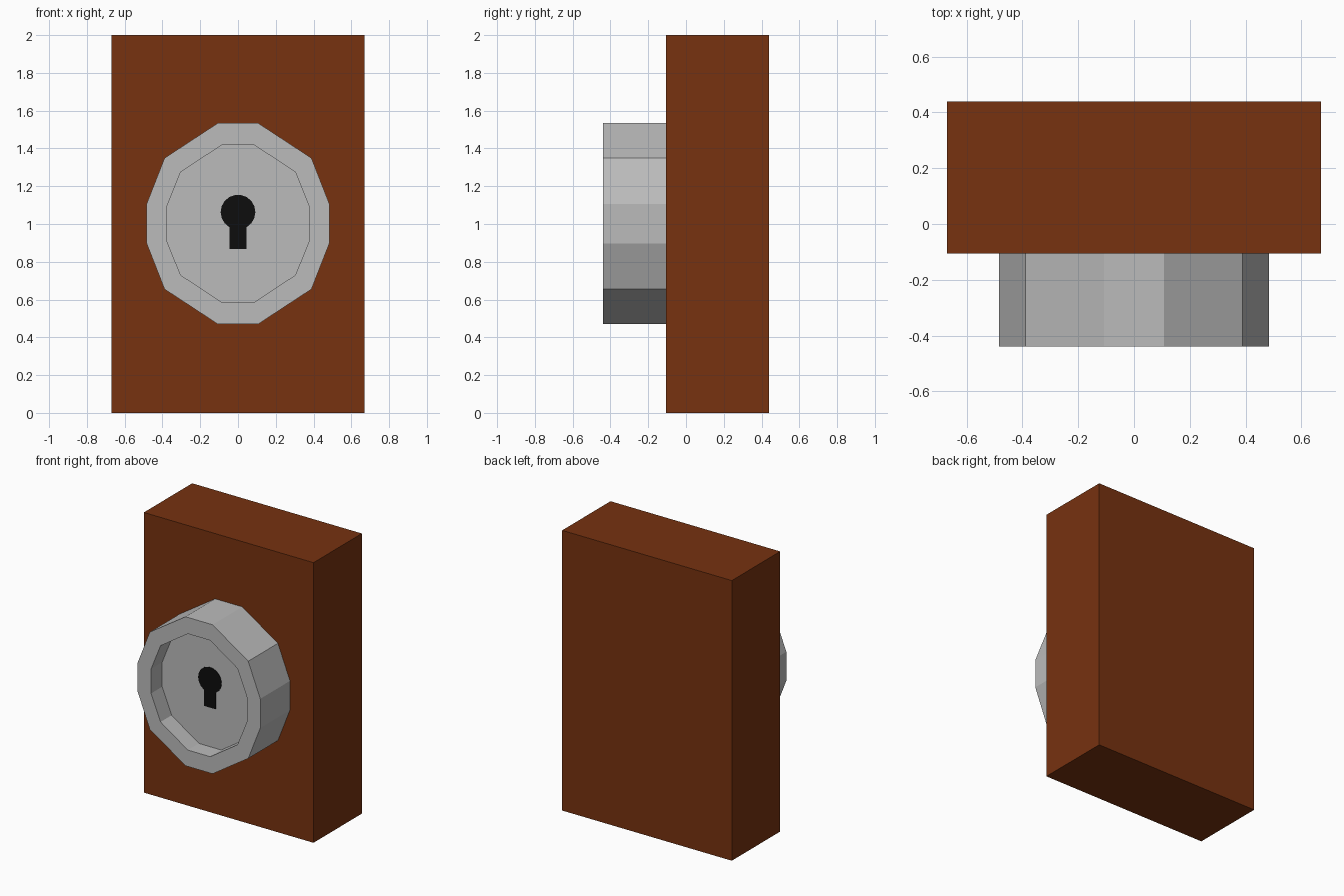
import bpy, bmesh, math

if "Cube" in bpy.data.objects:
    bpy.data.objects.remove(bpy.data.objects["Cube"])


def material(name, rgb):
    m = bpy.data.materials.new(name)
    m.diffuse_color = (*rgb, 1)
    m.use_nodes = True
    m.node_tree.nodes["Principled BSDF"].inputs["Base Color"].default_value = m.diffuse_color
    return m


wood = material("brown wood", (0.184, 0.032, 0.005))
metal = material("grey metal", (0.5, 0.5, 0.5))
black = material("keyhole black", (0.004, 0.004, 0.004))


def finish(name, bm, mat):
    bmesh.ops.recalc_face_normals(bm, faces=bm.faces[:])
    me = bpy.data.meshes.new(name)
    bm.to_mesh(me)
    bm.free()
    me.materials.append(mat)
    ob = bpy.data.objects.new(name, me)
    bpy.context.collection.objects.link(ob)
    return ob


def mirrored(half):
    """Right-hand outline from top to bottom, completed with its mirror in x."""
    return half + [(-x, z) for x, z in reversed(half)]


def loft(name, rings, mat):
    """Join (outline, y) rings of equal point count and cap both ends."""
    bm = bmesh.new()
    loops = [[bm.verts.new((x, y, z)) for x, z in pts] for pts, y in rings]
    n = len(loops[0])
    for a, b in zip(loops, loops[1:]):
        for i in range(n):
            j = (i + 1) % n
            bm.faces.new((a[i], a[j], b[j], b[i]))
    bm.faces.new(loops[0])
    bm.faces.new(loops[-1])
    return finish(name, bm, mat)


def dial_outline(quarter, cz=1.002):
    """Upper right points mirrored down to make a twelve-sided outline."""
    up = [(x, cz + z) for x, z in quarter]
    down = [(x, cz - z) for x, z in reversed(quarter)]
    return mirrored(up + down)


# Wooden block
loft("wooden_block", [(mirrored([(0.67, 2.0), (0.67, 0.0)]), y)
                      for y in (-0.105, 0.44)], wood)

# Lock cylinder with raised rim and recessed face
outer = dial_outline([(0.107, 0.532), (0.389, 0.347), (0.484, 0.104)])
inner = dial_outline([(0.088, 0.415), (0.304, 0.272), (0.378, 0.088)])
FLOOR = -0.315
loft("lock_cylinder", [(outer, -0.105), (outer, -0.44),
                       (inner, -0.44), (inner, FLOOR)], metal)

# Keyhole plate: round head running into a straight slot
head = [(0.092 * math.sin(math.radians(a)), 1.063 + 0.092 * math.cos(math.radians(a)))
        for a in range(10, 151, 20)]
keyhole = mirrored(head + [(0.046, 0.868)])
loft("keyhole", [(keyhole, FLOOR + 0.001), (keyhole, FLOOR - 0.004)], black)
